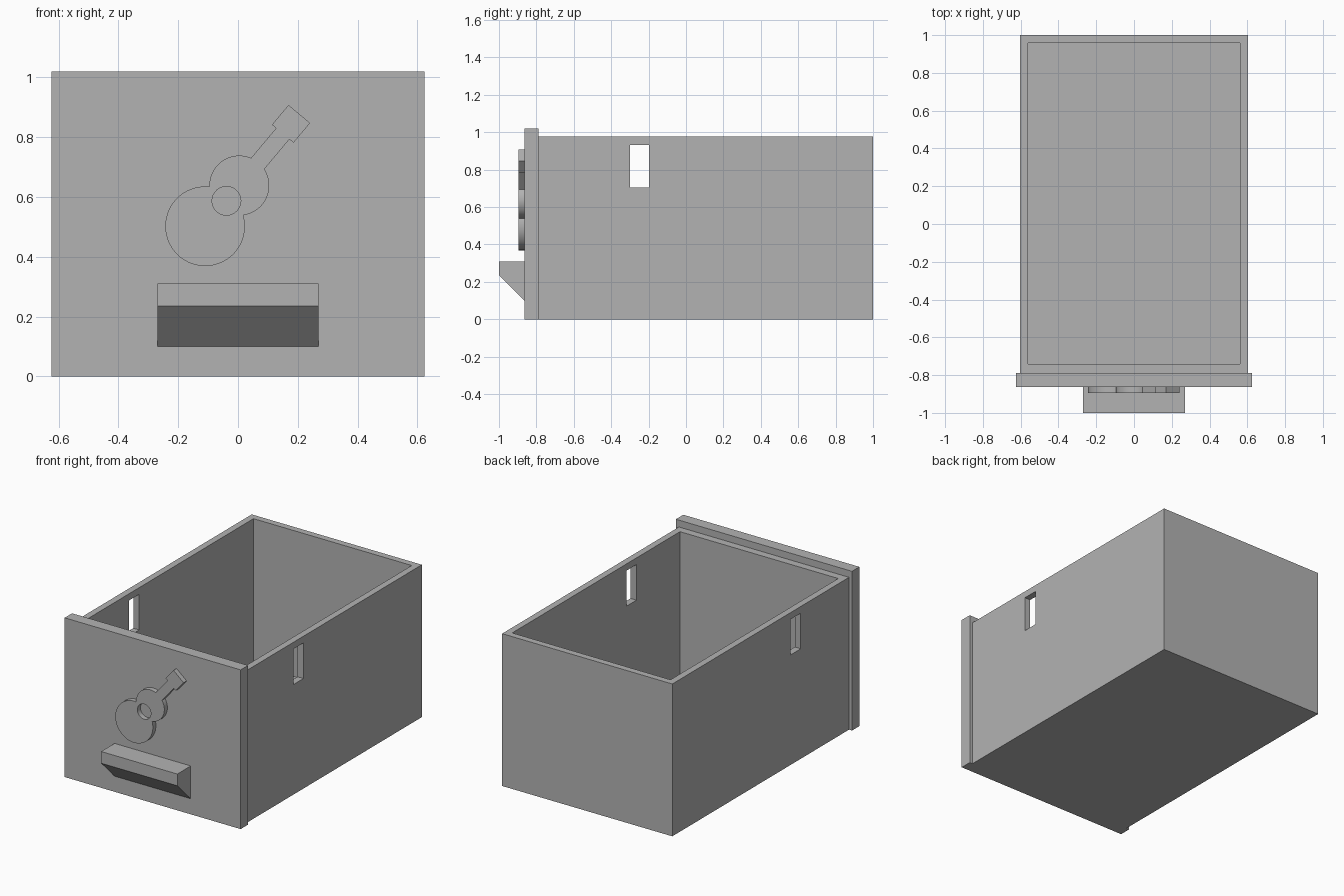
import bpy, bmesh, math
from mathutils import Vector

cube = bpy.data.objects.get("Cube")
if cube:
    bpy.data.objects.remove(cube, do_unlink=True)

grey = bpy.data.materials.new("plain_grey")
grey.use_nodes = True
grey.diffuse_color = (0.45, 0.45, 0.45, 1)
grey.node_tree.nodes["Principled BSDF"].inputs["Base Color"].default_value = grey.diffuse_color


def add_object(name, data):
    obj = bpy.data.objects.new(name, data)
    bpy.context.collection.objects.link(obj)
    data.materials.append(grey)
    return obj


def extrude_x(name, profile, half_width):
    """Prism from a (y, z) profile, symmetric about x = 0."""
    bm = bmesh.new()
    face = bm.faces.new([bm.verts.new((-half_width, y, z)) for y, z in profile])
    new = bmesh.ops.extrude_face_region(bm, geom=[face])["geom"]
    bmesh.ops.translate(bm, vec=(2 * half_width, 0, 0),
                        verts=[v for v in new if isinstance(v, bmesh.types.BMVert)])
    bmesh.ops.recalc_face_normals(bm, faces=bm.faces)
    mesh = bpy.data.meshes.new(name)
    bm.to_mesh(mesh)
    bm.free()
    return add_object(name, mesh)


def box(name, half_width, y0, y1, z0, z1):
    return extrude_x(name, [(y0, z0), (y1, z0), (y1, z1), (y0, z1)], half_width)


def cut(target, cutter):
    """Subtract the cutter and bake the result."""
    cutter.hide_render = True
    mod = target.modifiers.new("cut", "BOOLEAN")
    mod.operation, mod.solver, mod.object = "DIFFERENCE", "EXACT", cutter
    bake(target)
    bpy.data.objects.remove(cutter, do_unlink=True)


def bake(obj):
    bpy.context.view_layer.update()
    evaluated = obj.evaluated_get(bpy.context.evaluated_depsgraph_get())
    mesh = bpy.data.meshes.new_from_object(evaluated)
    obj.modifiers.clear()
    obj.data = mesh


# Open drawer body with a slot through both side walls
body = box("drawer_body", 0.603, -0.789, 1.0, 0.0, 0.976)
cut(body, box("cavity_cutter", 0.561, -0.74, 0.958, 0.042, 1.2))
cut(body, box("slot_cutter", 0.8, -0.3, -0.199, 0.705, 0.933))

# Front panel and wedge-shaped pull
box("front_panel", 0.624, -0.864, -0.789, 0.0, 1.02)
extrude_x("drawer_pull", [(-0.864, 0.31), (-1.0, 0.31), (-1.0, 0.235), (-0.864, 0.1)], 0.27)

# Raised guitar emblem: outline in (along neck, across) coordinates
TILT = math.radians(40)
ALONG = Vector((math.sin(TILT), math.cos(TILT)))
ACROSS = Vector((math.cos(TILT), -math.sin(TILT)))
BASE = Vector((-0.11, 0.502))


def arc(centre, radius, start, end, steps):
    angles = [math.radians(start + (end - start) * i / steps) for i in range(steps + 1)]
    return [(centre + radius * math.cos(a), radius * math.sin(a)) for a in angles]


lower_r, upper_r, spacing, neck = 0.133, 0.1, 0.178, 0.029
waist = (lower_r ** 2 - upper_r ** 2 + spacing ** 2) / (2 * spacing)
low = math.degrees(math.acos(waist / lower_r))
high = math.degrees(math.acos((waist - spacing) / upper_r))
top = math.degrees(math.asin(neck / upper_r))
half = arc(0, lower_r, 180, low, 40) + arc(spacing, upper_r, high, top, 28)[1:]
half += [(0.404, neck), (0.404, 0.047), (0.49, 0.047)]
outline = half + [(t, -n) for t, n in reversed(half[1:])]
sound_hole = arc(0.111, 0.048, 0, 360, 48)[:-1]

curve = bpy.data.curves.new("guitar_emblem_outline", "CURVE")
curve.dimensions, curve.fill_mode, curve.extrude = "2D", "BOTH", 0.016
for points in (outline, sound_hole):
    spline = curve.splines.new("POLY")
    spline.points.add(len(points) - 1)
    spline.use_cyclic_u = True
    for p, (t, n) in zip(spline.points, points):
        p.co = (*(BASE + ALONG * t + ACROSS * n), 0, 1)
source = add_object("emblem_source", curve)
bpy.context.view_layer.update()
mesh = bpy.data.meshes.new_from_object(
    source.evaluated_get(bpy.context.evaluated_depsgraph_get()))
bpy.data.objects.remove(source, do_unlink=True)
bm = bmesh.new()
bm.from_mesh(mesh)
bmesh.ops.remove_doubles(bm, verts=bm.verts, dist=0.0001)
bmesh.ops.recalc_face_normals(bm, faces=bm.faces)
bm.to_mesh(mesh)
bm.free()
mesh.materials.clear()
emblem = add_object("guitar_emblem", mesh)
emblem.rotation_euler.x = math.pi / 2
emblem.location.y = -0.879
bpy.context.view_layer.objects.active = emblem
emblem.select_set(True)
bpy.ops.object.shade_smooth_by_angle(angle=math.radians(30))
